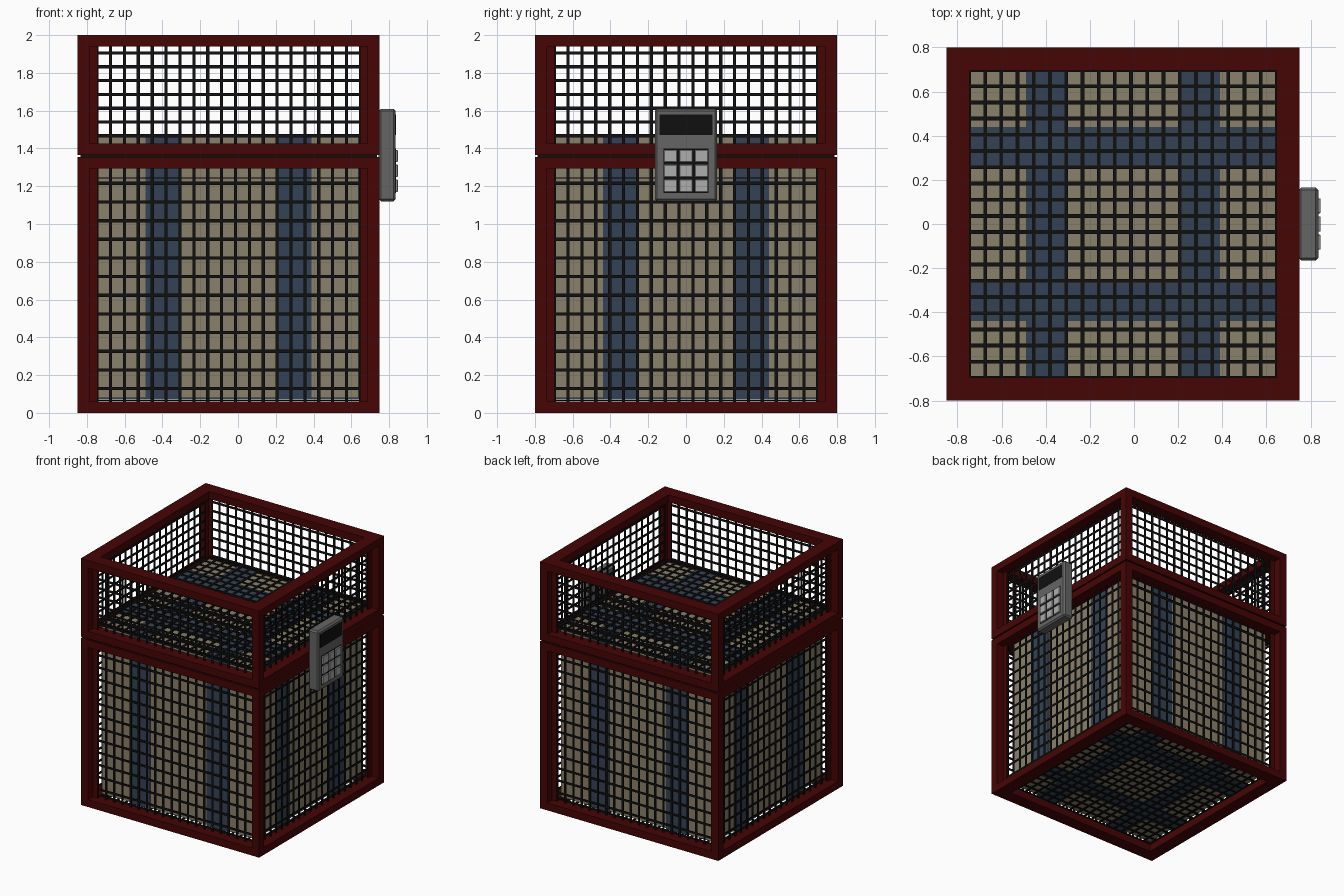
import bpy, bmesh
from mathutils import Matrix, Vector

if "Cube" in bpy.data.objects:
    bpy.data.objects.remove(bpy.data.objects["Cube"])

CX = -0.05            # centre of the cage in x (the keypad overhangs on +x)
HALF = 0.8            # half width of the cage


def material(name, rgb):
    m = bpy.data.materials.new(name)
    m.diffuse_color = (*rgb, 1)
    m.use_nodes = True
    m.node_tree.nodes["Principled BSDF"].inputs["Base Color"].default_value = m.diffuse_color
    return m


RED = material("dark_red_paint", (0.06, 0.0015, 0.0015))
BLACK = material("black_wire", (0.005, 0.005, 0.005))
TAN = material("tan_wrapping", (0.26, 0.22, 0.145))
BLUE = material("blue_strap", (0.034, 0.055, 0.09))
GREY = material("grey_casing", (0.13, 0.13, 0.13))
LIGHT = material("light_keys", (0.42, 0.42, 0.42))


def box_object(name, boxes, mat, bevel=0):
    """One object from a list of (min corner, max corner) boxes."""
    bm = bmesh.new()
    for lo, hi in boxes:
        lo, hi = Vector(lo), Vector(hi)
        bmesh.ops.create_cube(bm, size=1, matrix=Matrix.Translation((lo + hi) / 2)
                              @ Matrix.Diagonal((*(hi - lo), 1)))
    me = bpy.data.meshes.new(name)
    bm.to_mesh(me)
    bm.free()
    ob = bpy.data.objects.new(name, me)
    bpy.context.collection.objects.link(ob)
    me.materials.append(mat)
    if bevel:
        b = ob.modifiers.new("bevel", 'BEVEL')
        b.width, b.segments = bevel, 1
    return ob


def ring(z0, z1, inset, depth):
    """Four bars that form a horizontal square ring."""
    o, i = HALF - inset, HALF - depth
    out = []
    for s in (-1, 1):
        a, b = sorted((s * o, s * i))
        out.append(((CX - o, a, z0), (CX + o, b, z1)))
        out.append(((CX + a, -i, z0), (CX + b, i, z1)))
    return out


def corner_bars(z0, z1, x_in, y_in):
    """Upright bars at the four corners; insets are (near, far) pairs."""
    out = []
    for sx in (-1, 1):
        for sy in (-1, 1):
            xs = sorted(sx * (HALF - d) for d in x_in)
            ys = sorted(sy * (HALF - d) for d in y_in)
            out.append(((CX + xs[0], ys[0], z0), (CX + xs[1], ys[1], z1)))
    return out


def wire_grid(name, axis, pos, u, v, nu, nv, t=0.017, thick=0.006):
    """Flat wire mesh at right angles to an axis; u and v are (min, max)."""
    h = t / 2
    boxes = []

    def add(ulo, uhi, vlo, vhi, th):
        lo, hi = [ulo, vlo], [uhi, vhi]
        lo.insert(axis, pos - th)
        hi.insert(axis, pos + th)
        boxes.append((lo, hi))

    for k in range(nu + 1):
        c = u[0] + (u[1] - u[0]) * k / nu
        add(c - h, c + h, v[0], v[1], thick / 2)
    for k in range(nv + 1):
        c = v[0] + (v[1] - v[0]) * k / nv
        add(u[0], u[1], c - h, c + h, thick * 0.4)
    return box_object(name, boxes, BLACK)


# Two stacked cages: red frames with wire panels
BAR, POST, DEEP, WIRE = 0.06, 0.065, 0.105, 0.073
R = HALF - DEEP + 0.003
p = HALF - WIRE
for label, z0, z1, zr, rows in (("lower", 0, 1.354, (0.03, 1.314), 13),
                                ("upper", 1.366, 2.0, (1.394, 1.978), 8)):
    a, b = z0 + BAR, z1 - BAR
    box_object(label + "_frame",
               ring(z0, a, 0, DEEP) + ring(b, z1, 0, DEEP)
               + corner_bars(a, b, (0, POST), (0, POST))
               # thin strips that hold the wire behind each post
               + corner_bars(a, b, (POST, DEEP), (POST - 0.003, POST + 0.013))
               + corner_bars(a, b, (POST - 0.003, POST + 0.013), (POST, DEEP)), RED)
    for side, s in (("front", -1), ("back", 1)):
        wire_grid(f"{label}_{side}_wire", 1, s * p, (CX - R, CX + R), zr, 19, rows)
    for side, s in (("left", -1), ("right", 1)):
        wire_grid(f"{label}_{side}_wire", 0, CX + s * p, (-R, R), zr, 19, rows)
# Level wire sheets: one around the cargo, one over it and one under it
for label, z in (("lower_lid", 1.243), ("cargo_cover", 1.467), ("floor", 0.066)):
    wire_grid(label + "_wire", 2, z, (CX - R, CX + R), (-R, R), 19, 19)

# Dark seam between the cages
box_object("seam", ring(1.354, 1.366, 0.015, DEEP - 0.01), BLACK)

# Wrapped cargo with straps running both ways
C, Z0, Z1, T = 0.688, 0.078, 1.458, 0.006
box_object("cargo", [((CX - C, -C, Z0), (CX + C, C, Z1))], TAN)
straps = []
for s in (-1, 1):
    a, b = sorted((s * 0.255, s * 0.44))
    straps.append(((CX + a, -C - T, Z0 - T), (CX + b, C + T, Z1 + T)))
    straps.append(((CX - C - T, a, Z0 - T), (CX + C + T, b, Z1 + T)))
box_object("cargo_straps", straps, BLUE)

# Keypad lock on the right side
box_object("keypad_casing", [((0.745, -0.165, 1.12), (0.835, 0.165, 1.61))], GREY, 0.012)
box_object("keypad_screen", [((0.82, -0.14, 1.47), (0.837, 0.14, 1.58))], BLACK)
box_object("key_bed", [((0.82, -0.12, 1.165), (0.836, 0.12, 1.4))], BLACK)
keys = []
for y in (-0.082, 0, 0.082):
    for z in (1.202, 1.281, 1.36):
        keys.append(((0.825, y - 0.034, z - 0.033), (0.846, y + 0.034, z + 0.033)))
box_object("keypad_keys", keys, LIGHT, 0.003)
